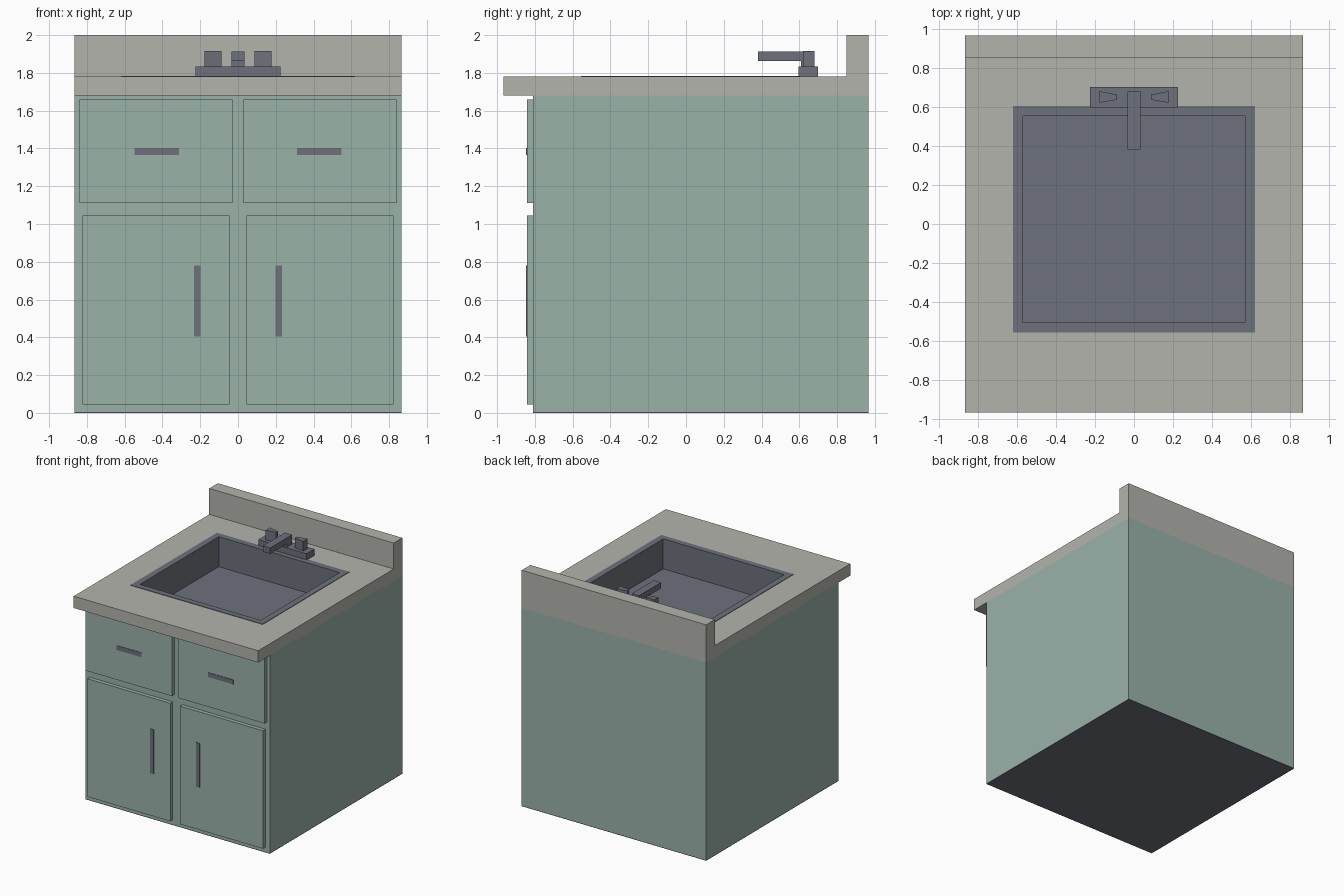
import bpy, bmesh

if "Cube" in bpy.data.objects:
    bpy.data.objects.remove(bpy.data.objects["Cube"])


def material(name, rgb):
    m = bpy.data.materials.new(name)
    m.diffuse_color = (*rgb, 1.0)
    m.use_nodes = True
    m.node_tree.nodes["Principled BSDF"].inputs["Base Color"].default_value = m.diffuse_color
    return m


GREEN = material("sage_green", (0.323, 0.445, 0.397))
STONE = material("warm_stone", (0.456, 0.456, 0.423))
SLATE = material("slate_metal", (0.153, 0.165, 0.198))


def finish(bm, name, mat):
    me = bpy.data.meshes.new(name)
    bm.to_mesh(me)
    bm.free()
    me.materials.append(mat)
    ob = bpy.data.objects.new(name, me)
    bpy.context.collection.objects.link(ob)
    return ob


def stack(name, mat, loops, cap_start=False, cap_end=False, closed=False):
    """Bridge a list of rectangles (x0, x1, y0, y1, z) into one surface."""
    bm = bmesh.new()
    rings = [[bm.verts.new(p) for p in
              ((x0, y0, z), (x1, y0, z), (x1, y1, z), (x0, y1, z))]
             for x0, x1, y0, y1, z in loops]
    pairs = list(zip(rings, rings[1:]))
    if closed:
        pairs.append((rings[-1], rings[0]))
    for a, b in pairs:
        for i in range(4):
            j = (i + 1) % 4
            bm.faces.new((a[i], a[j], b[j], b[i]))
    if cap_start:
        bm.faces.new(rings[0][::-1])
    if cap_end:
        bm.faces.new(rings[-1])
    return finish(bm, name, mat)


def box(name, mat, x0, x1, y0, y1, z0, z1):
    return stack(name, mat, [(x0, x1, y0, y1, z0), (x0, x1, y0, y1, z1)], True, True)


def prism(name, mat, pts, z0, z1):
    """Extrude a flat outline upward."""
    bm = bmesh.new()
    lo = [bm.verts.new((x, y, z0)) for x, y in pts]
    hi = [bm.verts.new((x, y, z1)) for x, y in pts]
    bm.faces.new(lo)
    bm.faces.new(hi)
    n = len(pts)
    for i in range(n):
        j = (i + 1) % n
        bm.faces.new((lo[i], lo[j], hi[j], hi[i]))
    bmesh.ops.recalc_face_normals(bm, faces=bm.faces)
    return finish(bm, name, mat)


W = 0.865

# cabinet body, open under the counter, on a thin base plate
box("base_plate", SLATE, -W, W, -0.81, 0.965, 0.0, 0.006)
stack("cabinet_body", GREEN, [(-W, W, -0.81, 0.965, 0.006), (-W, W, -0.81, 0.965, 1.68)])

# countertop with sink opening, and backsplash
outer, hole = (-W, W, -0.965, 0.965), (-0.6, 0.6, -0.535, 0.585)
stack("countertop", STONE,
      [(*outer, 1.68), (*outer, 1.78), (*hole, 1.78), (*hole, 1.68)], closed=True)
box("backsplash", STONE, -W, W, 0.85, 0.965, 1.78, 2.0)

# sink: thin rim and basin
rim, basin = (-0.62, 0.62, -0.555, 0.605), (-0.567, 0.567, -0.505, 0.552)
stack("sink", SLATE,
      [(*rim, 1.78), (*rim, 1.784), (*basin, 1.784), (*basin, 1.53)], cap_end=True)

# drawers, doors, flat handles and taps on both sides
for side, s in (("left", -1), ("right", 1)):
    def sided(name, mat, xa, xb, *rest):
        a, b = sorted((s * xa, s * xb))
        box(f"{side}_{name}", mat, a, b, *rest)

    sided("drawer_front", GREEN, 0.03, 0.84, -0.843, -0.81, 1.11, 1.66)
    sided("door", GREEN, 0.045, 0.823, -0.843, -0.81, 0.045, 1.045)
    sided("drawer_handle", SLATE, 0.313, 0.548, -0.847, -0.843, 1.365, 1.402)
    sided("door_handle", SLATE, 0.198, 0.232, -0.847, -0.843, 0.405, 0.78)
    prism(f"{side}_tap", SLATE,
          [(s * 0.177, 0.62), (s * 0.177, 0.68), (s * 0.087, 0.662), (s * 0.087, 0.636)],
          1.835, 1.917)

# faucet base, post and spout
box("faucet_base", SLATE, -0.226, 0.226, 0.595, 0.70, 1.78, 1.835)
box("faucet_post", SLATE, -0.034, 0.034, 0.61, 0.677, 1.835, 1.914)
box("faucet_spout", SLATE, -0.034, 0.034, 0.382, 0.61, 1.864, 1.914)
